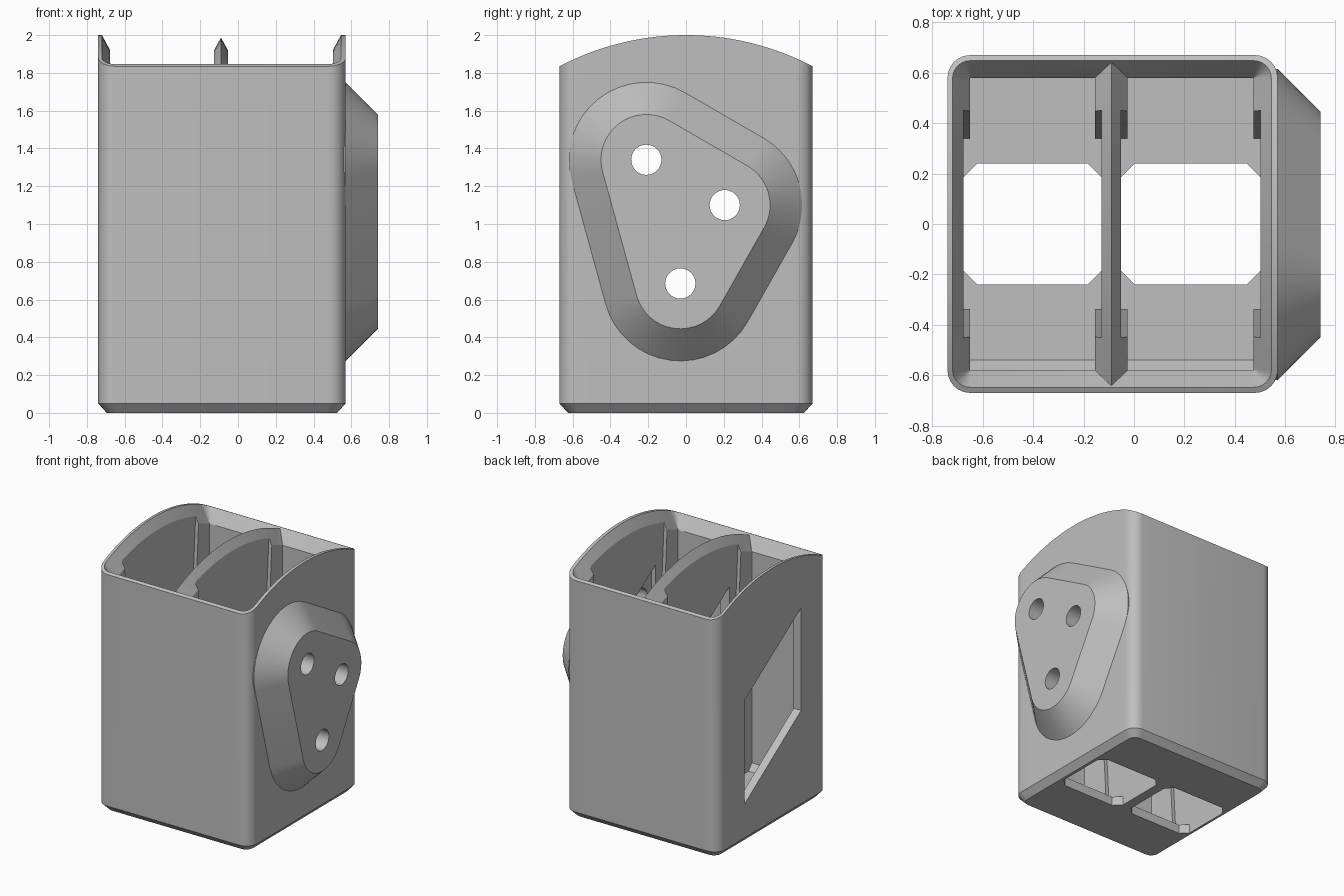
import bpy, bmesh, math

if "Cube" in bpy.data.objects:
    bpy.data.objects.remove(bpy.data.objects["Cube"])

GREY = bpy.data.materials.new("plain grey")
GREY.diffuse_color = (0.52, 0.52, 0.52, 1)
GREY.use_nodes = True
GREY.node_tree.nodes["Principled BSDF"].inputs["Base Color"].default_value = GREY.diffuse_color

X0, X1, Y = -0.74, 0.57, 0.67       # outer box
MID = -0.09                         # divider centre
FLOOR = 0.07
R = 1.443                           # radius of the arched top


def top(y):
    return 2 - R + math.sqrt(R * R - y * y)


def loft(name, rings):
    """Closed solid through rings with equal point counts."""
    bm = bmesh.new()
    vs = [[bm.verts.new(p) for p in r] for r in rings]
    n = len(vs[0])
    for a, b in zip(vs, vs[1:]):
        for i in range(n):
            j = (i + 1) % n
            bm.faces.new((a[i], a[j], b[j], b[i]))
    bm.faces.new(vs[0][::-1])
    bm.faces.new(vs[-1])
    bmesh.ops.recalc_face_normals(bm, faces=bm.faces)
    me = bpy.data.meshes.new(name)
    bm.to_mesh(me)
    bm.free()
    ob = bpy.data.objects.new(name, me)
    bpy.context.collection.objects.link(ob)
    me.materials.append(GREY)
    return ob


def boolean(ob, cutter, op='DIFFERENCE', keep=False):
    m = ob.modifiers.new("cut", 'BOOLEAN')
    m.operation, m.object, m.solver = op, cutter, 'EXACT'
    bpy.context.view_layer.objects.active = ob
    bpy.ops.object.modifier_apply(modifier=m.name)
    if not keep:
        bpy.data.objects.remove(cutter)


def round_rect(x0, x1, y, rl, rr, seg=6, side=14):
    """Outline with left and right corner radii, long y sides subdivided."""
    pts = []
    for cx, cy, r, a0 in ((x1, y, rr, 0), (x0, y, rl, 90), (x0, -y, rl, 180), (x1, -y, rr, 270)):
        sx, sy = (-1 if cx == x1 else 1), (-1 if cy > 0 else 1)
        for k in range(seg + 1):
            a = math.radians(a0 + 90 * k / seg)
            pts.append((cx + sx * r + r * math.cos(a), cy + sy * r + r * math.sin(a)))
        if a0 in (90, 270):
            s = 1 if a0 == 90 else -1
            y_end, y_start = s * -(y - (rl if a0 == 90 else rr)), s * (y - (rl if a0 == 90 else rr))
            for k in range(1, side):
                pts.append((cx, y_start + (y_end - y_start) * k / side))
    return pts


def at(pts, z):
    return [(x, y, z) for x, y in pts]


def flat_yz(pts, x):
    return [(x, y, z) for y, z in pts]


# body: rounded box with a chamfered foot
outer = round_rect(X0, X1, Y, 0.09, 0.09)
body = loft("holder_body", [at(round_rect(X0 + .045, X1 - .045, Y - .045, .06, .06), 0),
                            at(outer, 0.05), at(outer, 2.2)])

# arched top trim
N = 40
arc = [(-0.8 + 1.6 * k / N, top(-0.8 + 1.6 * k / N)) for k in range(N + 1)]
prof = arc + [(0.8, 2.5), (-0.8, 2.5)]
boolean(body, loft("top_trim", [flat_yz(prof, -1), flat_yz(prof, 1)]))

# two compartments: funnel mouth, guide recess, floor opening
for x0, x1, left in ((-0.65, -0.155, True), (-0.025, 0.475, False)):
    tiny, rnd, wall, mid = 0.002, 0.07, 0.07, 0.0725
    inner = round_rect(x0, x1, 0.58, tiny, tiny)
    mouth = round_rect(x0 - (wall if left else mid), x1 + (mid if left else wall), 0.648,
                       rnd if left else tiny, tiny if left else rnd)
    boolean(body, loft("cell_cutter", [
        at(inner, FLOOR),
        [(x, y, top(y) - 0.13) for x, y in inner],
        [(x, y, top(y)) for x, y in mouth],
        at(mouth, 2.5)]))
    a, b = x0 - 0.027, x1 + 0.027
    boolean(body, loft("recess_cutter", [
        [(a, -.34, FLOOR), (b, -.34, FLOOR), (b, .34, FLOOR), (a, .34, FLOOR)],
        [(a, -.46, 2.0), (b, -.46, 2.0), (b, .46, 2.0), (a, .46, 2.0)]]))
    c = 0.055
    octo = [(a + c, -.24), (b - c, -.24), (b, -.185), (b, .185),
            (b - c, .24), (a + c, .24), (a, .185), (a, -.185)]
    boolean(body, loft("floor_cutter", [at(octo, -0.1), at(octo, FLOOR + 0.01)]))
    # small wedge along the front of the floor
    wedge = [(-.60, FLOOR - .02), (-.54, FLOOR - .02), (-.54, FLOOR), (-.58, FLOOR + .05), (-.60, FLOOR + .05)]
    boolean(body, loft("floor_wedge", [flat_yz(wedge, x0 - .02), flat_yz(wedge, x1 + .02)]), 'UNION')

# slanted window through the left wall and divider, pocket in the right wall
win = [(.345, .31), (.345, 1.11), (-.345, 1.56), (-.345, .77)]
boolean(body, loft("window_cutter", [flat_yz(win, -1), flat_yz(win, 0.535)]))

# mounting pad: rounded triangle with sloped sides
CENTRES = [(-0.21, 1.34), (-0.03, 0.685), (0.205, 1.10)]


def pad_ring(r, x, seg=16):
    pts = []
    for i in range(3):
        p, c, n = CENTRES[i - 1], CENTRES[i], CENTRES[(i + 1) % 3]
        a0 = math.atan2(c[1] - p[1], c[0] - p[0]) - math.pi / 2
        a1 = math.atan2(n[1] - c[1], n[0] - c[0]) - math.pi / 2
        d = (a1 - a0) % (2 * math.pi)
        for k in range(seg + 1):
            t = a0 + d * k / seg
            pts.append((x, c[0] + r * math.cos(t), c[1] + r * math.sin(t)))
    return pts


pad = loft("mounting_pad", [pad_ring(.41, .555), pad_ring(.41, .57), pad_ring(.24, .74)])

# bolt holes through pad and wall
for y, z in CENTRES:
    ring = [(y + .08 * math.cos(k * math.pi / 16), z + .08 * math.sin(k * math.pi / 16)) for k in range(32)]
    hole = loft("hole_cutter", [flat_yz(ring, 0.45), flat_yz(ring, 0.9)])
    boolean(body, hole, keep=True)
    boolean(pad, hole)

# smooth rounded corners, crisp edges
for ob in (body, pad):
    bpy.ops.object.select_all(action='DESELECT')
    ob.select_set(True)
    bpy.context.view_layer.objects.active = ob
    bpy.ops.object.shade_smooth_by_angle(angle=math.radians(25))
